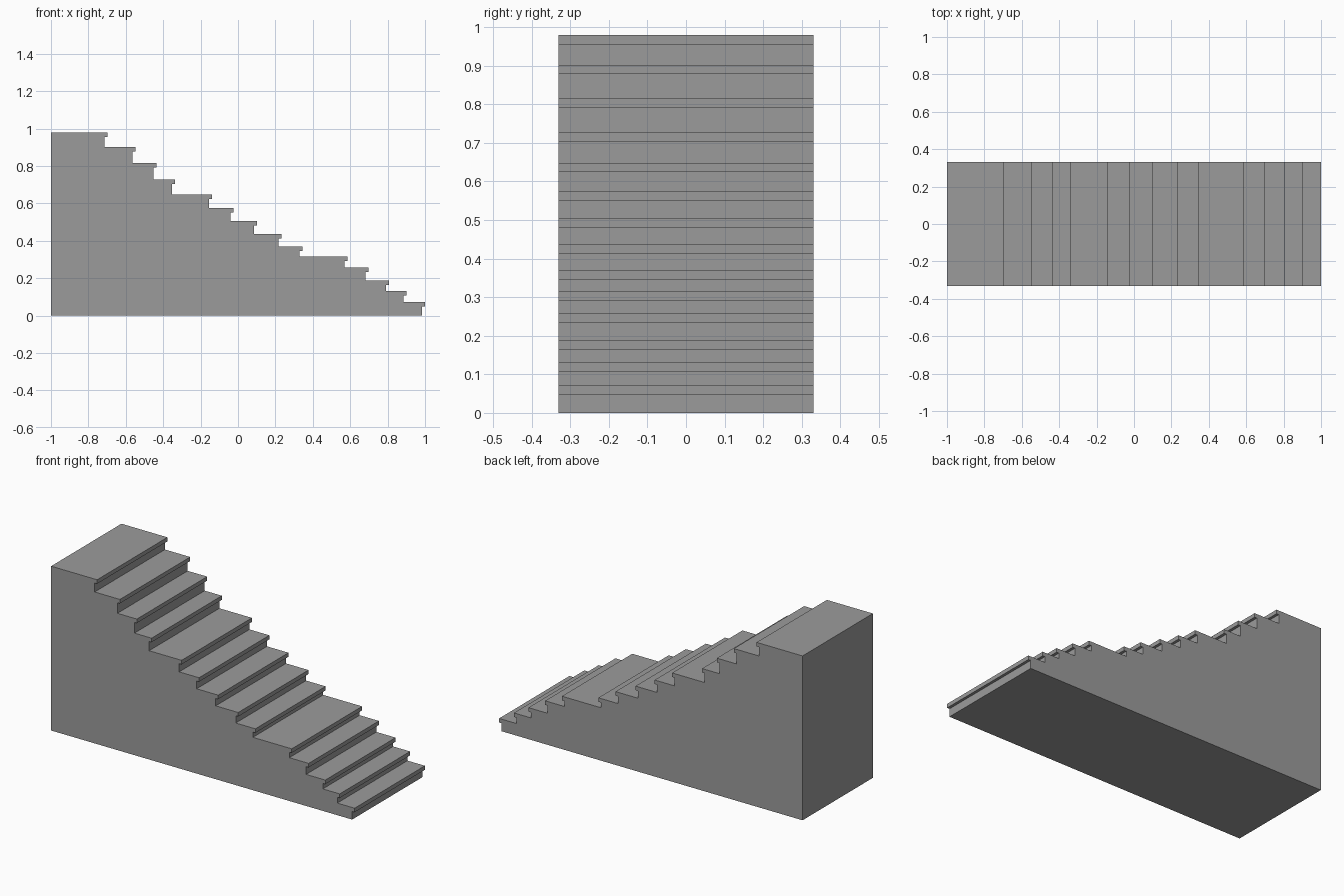
import bpy, bmesh

if "Cube" in bpy.data.objects:
    bpy.data.objects.remove(bpy.data.objects["Cube"])

HALF_WIDTH = 0.331
NOSE_DROP = 0.024      # thickness of each tread lip
OVERHANG = 0.016       # how far each lip projects past its riser

# Steps from top to bottom: (lip front x, tread height z)
STEPS = [
    (-0.697, 0.979), (-0.547, 0.902), (-0.435, 0.815), (-0.338, 0.727),
    (-0.140, 0.648), (-0.025, 0.575), (0.101, 0.505), (0.233, 0.437),
    (0.346, 0.370), (0.586, 0.315), (0.697, 0.258), (0.807, 0.188),
    (0.902, 0.131), (1.0, 0.072),
]

# Stepped side profile with overhanging lips
profile = [(-1, 0), (-1, STEPS[0][1])]
for i, (x, z) in enumerate(STEPS):
    below = STEPS[i + 1][1] if i + 1 < len(STEPS) else 0
    riser = x - OVERHANG
    profile += [(x, z), (x, z - NOSE_DROP), (riser, z - NOSE_DROP), (riser, below)]

# Extrude the profile across the stair width
bm = bmesh.new()
side = bm.faces.new([bm.verts.new((x, -HALF_WIDTH, z)) for x, z in profile])
result = bmesh.ops.extrude_face_region(bm, geom=[side], use_keep_orig=True)
moved = [e for e in result["geom"] if isinstance(e, bmesh.types.BMVert)]
bmesh.ops.translate(bm, verts=moved, vec=(0, 2 * HALF_WIDTH, 0))
bmesh.ops.recalc_face_normals(bm, faces=bm.faces)

mesh = bpy.data.meshes.new("staircase")
bm.to_mesh(mesh)
bm.free()

# Dark grey stone
stone = bpy.data.materials.new("dark_grey")
stone.diffuse_color = (0.33, 0.33, 0.33, 1)
stone.use_nodes = True
stone.node_tree.nodes["Principled BSDF"].inputs["Base Color"].default_value = stone.diffuse_color
mesh.materials.append(stone)
bpy.context.collection.objects.link(bpy.data.objects.new("staircase", mesh))
